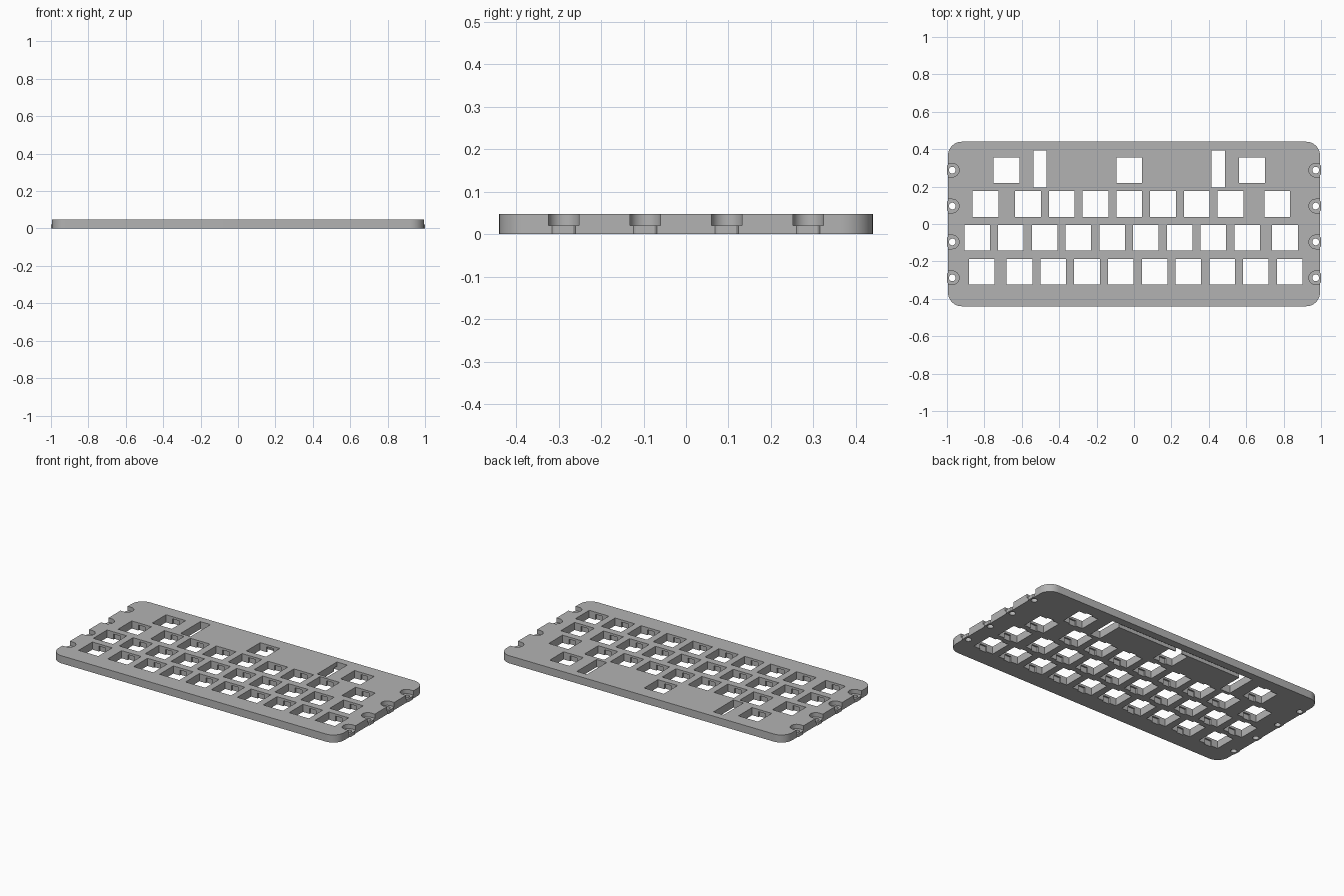
import bpy, bmesh
from math import radians
from mathutils import Matrix, Vector

if "Cube" in bpy.data.objects:
    bpy.data.objects.remove(bpy.data.objects["Cube"])

HEIGHT, LEDGE = 0.048, 0.021
PITCH, HOLE = 0.1805, 0.137


def box(bm, x, y, z0, z1, sx, sy):
    m = Matrix.Translation((x, y, (z0 + z1) / 2)) @ Matrix.Diagonal((sx, sy, z1 - z0, 1))
    return bmesh.ops.create_cube(bm, size=1, matrix=m)["verts"]


def cylinder(bm, x, y, z0, z1, r):
    return bmesh.ops.create_cone(bm, cap_ends=True, segments=40, radius1=r, radius2=r,
                                 depth=z1 - z0, matrix=Matrix.Translation((x, y, (z0 + z1) / 2)))["verts"]


def make(name, bm):
    mesh = bpy.data.meshes.new(name)
    bm.to_mesh(mesh)
    bm.free()
    obj = bpy.data.objects.new(name, mesh)
    bpy.context.collection.objects.link(obj)
    return obj


def combine(target, bm, operation):
    """Boolean a temporary shape into the target and bake the result."""
    helper = make("helper", bm)
    helper.hide_render = True
    mod = target.modifiers.new("cut", "BOOLEAN")
    mod.operation, mod.solver, mod.object = operation, "EXACT", helper
    bpy.context.view_layer.objects.active = target
    bpy.ops.object.modifier_apply(modifier=mod.name)
    bpy.data.objects.remove(helper)


# Plate with rounded corners
bm = bmesh.new()
box(bm, 0, 0, 0, HEIGHT, 1.99, 0.88)
corners = [e for e in bm.edges if abs(e.verts[0].co.z - e.verts[1].co.z) > 0.01]
bmesh.ops.bevel(bm, geom=corners, offset=0.075, segments=10, profile=0.5, affect="EDGES")
plate = make("switch_plate", bm)

# Key positions, row by row
row = lambda start, n: [start + i * PITCH for i in range(n)]
rows = [
    (0.287, [-0.682, -0.026, 0.631]),
    (0.107, [-0.794, 0.765] + row(-0.567, 7)),
    (-0.074, [0.807] + row(-0.839, 9)),
    (-0.255, [-0.815] + row(-0.612, 9)),
]
keys = [(x, y) for y, xs in rows for x in xs]

# Key openings, with clip notches below the top skin
holes, clips = bmesh.new(), bmesh.new()
for x, y in keys:
    box(holes, x, y, -0.1, 0.1, HOLE, HOLE)
    box(clips, x, y, -0.1, HEIGHT - 0.014, 0.047, HOLE + 0.02)
combine(plate, holes, "DIFFERENCE")
combine(plate, clips, "DIFFERENCE")

# Stabiliser slots beside the wide key and the wire groove underneath
slots, groove = bmesh.new(), bmesh.new()
for side in (-1, 1):
    box(slots, -0.026 + side * 0.476, 0.294, -0.1, 0.1, 0.071, 0.197)
box(groove, -0.026, 0.377, -0.1, 0.022, 0.95, 0.03)
combine(plate, slots, "DIFFERENCE")
combine(plate, groove, "DIFFERENCE")

# Screw seats along both ends: open recess, low tab and through hole
recess, tabs, screws = bmesh.new(), bmesh.new(), bmesh.new()
for side in (-1, 1):
    for y in (0.288, 0.096, -0.096, -0.288):
        x = side * 0.9715
        verts = cylinder(recess, x, y, LEDGE, 0.1, 0.0365)
        for v in verts:
            if (v.co.x - x) * side > 0.001:
                v.co.x += side * 0.05
        for v in cylinder(tabs, x, y, 0, LEDGE, 0.0365):
            v.co.x = max(-1, min(1, v.co.x))
        cylinder(screws, x, y, -0.1, 0.1, 0.018)
combine(plate, recess, "DIFFERENCE")
combine(plate, tabs, "UNION")
combine(plate, screws, "DIFFERENCE")

# Material and shading
mat = bpy.data.materials.new("light_grey")
mat.use_nodes = True
grey = (0.45, 0.45, 0.45, 1)
mat.diffuse_color = grey
mat.node_tree.nodes["Principled BSDF"].inputs["Base Color"].default_value = grey
plate.data.materials.clear()
plate.data.materials.append(mat)
for p in plate.data.polygons:
    p.material_index = 0
bpy.ops.object.select_all(action="DESELECT")
plate.select_set(True)
bpy.context.view_layer.objects.active = plate
bpy.ops.object.shade_smooth_by_angle(angle=radians(30))
